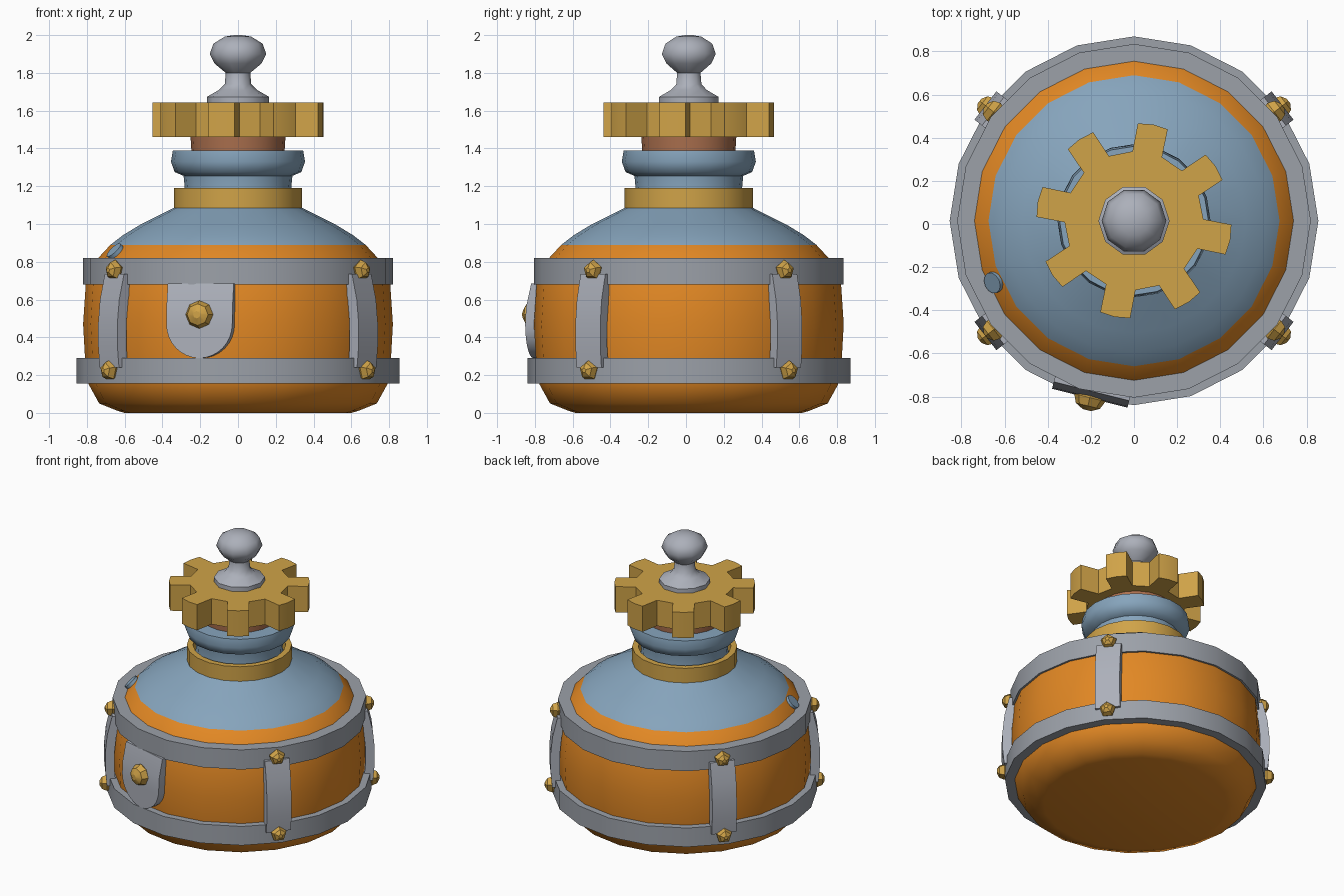
import bpy, bmesh, math
from mathutils import Matrix, Vector

if "Cube" in bpy.data.objects:
    bpy.data.objects.remove(bpy.data.objects["Cube"])

CY = 0.015  # the bottle axis sits slightly behind the origin


def mat(name, r, g, b):
    m = bpy.data.materials.new(name)
    lin = [((c / 255 + 0.055) / 1.055) ** 2.4 for c in (r, g, b)]
    m.diffuse_color = (*lin, 1)
    m.use_nodes = True
    m.node_tree.nodes["Principled BSDF"].inputs["Base Color"].default_value = m.diffuse_color
    return m


ORANGE = mat("orange liquid", 226, 136, 36)
BLUE = mat("blue glass", 134, 164, 188)
IRON = mat("iron grey", 156, 161, 169)
STEEL = mat("steel grey", 172, 176, 186)
GOLD = mat("brass", 208, 163, 72)
CORK = mat("cork brown", 172, 112, 78)


def finish(bm, name, mats, angle=35, rule=None):
    bmesh.ops.remove_doubles(bm, verts=bm.verts, dist=1e-5)
    bmesh.ops.recalc_face_normals(bm, faces=bm.faces)
    if rule:
        for f in bm.faces:
            f.material_index = rule(f.calc_center_median())
    me = bpy.data.meshes.new(name)
    bm.to_mesh(me)
    bm.free()
    for m in mats:
        me.materials.append(m)
    ob = bpy.data.objects.new(name, me)
    bpy.context.collection.objects.link(ob)
    bpy.ops.object.select_all(action='DESELECT')
    ob.select_set(True)
    bpy.context.view_layer.objects.active = ob
    bpy.ops.object.shade_smooth_by_angle(angle=math.radians(angle))
    return ob


def lathe(name, prof, n, mats, closed=False, start=0, frame=None, angle=35, rule=None):
    """Revolve (radius, height) points; closed=True makes a ring section."""
    frame = frame or Matrix.Translation((0, CY, 0))
    bm = bmesh.new()
    rings = []
    for r, z in prof:
        rings.append([bm.verts.new(frame @ Vector((r * math.cos(a), r * math.sin(a), z)))
                      for a in (start + 2 * math.pi * i / n for i in range(n))])
    pairs = list(zip(rings, rings[1:]))
    if closed:
        pairs.append((rings[-1], rings[0]))
    for p, q in pairs:
        for i in range(n):
            j = (i + 1) % n
            bm.faces.new((p[i], p[j], q[j], q[i]))
    if not closed:
        bm.faces.new(rings[0])
        bm.faces.new(rings[-1])
    return finish(bm, name, mats, angle, rule)


def radial(deg, dist, z):
    """Frame on the bottle side: x sideways, y up, z outward."""
    a = math.radians(deg)
    c, s = math.cos(a), math.sin(a)
    return Matrix(((-s, 0, c, c * dist), (c, 0, s, s * dist + CY), (0, 1, 0, z), (0, 0, 0, 1)))


def loft(name, rows, deg, m):
    """Curved plate from rows of (height, half width, inner, outer distance)."""
    fr = radial(deg, 0, 0)
    bm = bmesh.new()
    secs = [[bm.verts.new(fr @ Vector(p)) for p in
             ((-w, z, i), (w, z, i), (w, z, o), (-w, z, o))] for z, w, i, o in rows]
    for p, q in zip(secs, secs[1:]):
        for k in range(4):
            j = (k + 1) % 4
            bm.faces.new((p[k], p[j], q[j], q[k]))
    bm.faces.new(secs[0])
    bm.faces.new(secs[-1])
    return finish(bm, name, [m])


def rivet(name, deg, dist, z, r, depth, n):
    prof = [(r * math.cos(t), depth * math.sin(t)) for t in
            (math.radians(d) for d in (-45, 0, 40, 75))]
    lathe(name, prof, n, [GOLD], start=math.pi / 2, frame=radial(deg, dist, z), angle=25)


# bottle: orange liquid below, blue glass above
lathe("bottle", [(0.6, 0), (0.635, 0.01), (0.735, 0.05), (0.79, 0.15), (0.81, 0.29),
                 (0.82, 0.47), (0.806, 0.68), (0.785, 0.75), (0.74, 0.82), (0.675, 0.89),
                 (0.61, 0.94), (0.52, 0.995), (0.35, 1.08), (0.29, 1.115), (0.28, 1.17),
                 (0.288, 1.255), (0.335, 1.275), (0.355, 1.33), (0.345, 1.388), (0.24, 1.39)],
      20, [ORANGE, BLUE], angle=50, rule=lambda c: int(c.z > 0.89))

# hoops and neck collar
for name, ri, ro, z0, z1, m in (("lower_band", 0.78, 0.855, 0.155, 0.29, IRON),
                                ("upper_band", 0.735, 0.82, 0.68, 0.82, IRON),
                                ("neck_collar", 0.3, 0.34, 1.07, 1.19, GOLD)):
    lathe(name, [(ri, z0), (ro, z0), (ro, z1), (ri, z1)], 20, [m], closed=True)

# side straps with rivets
for k, deg in enumerate((37.8, 142.2, 217.8, 322.2)):
    loft(f"strap_{k}", [(z, 0.083, o - 0.06, o) for z, o in
                        ((0.24, 0.862), (0.35, 0.872), (0.48, 0.872), (0.6, 0.86), (0.735, 0.828))],
         deg, STEEL)
    rivet(f"lower_rivet_{k}", deg, 0.858, 0.225, 0.055, 0.05, 5)
    rivet(f"upper_rivet_{k}", deg, 0.823, 0.755, 0.055, 0.05, 5)

# rounded front plate with boss
rows = []
for i in range(9):
    t = math.pi / 2 * i / 8
    rows.append((0.47 - 0.18 * math.cos(t), max(0.18 * math.sin(t), 0.004), 0.79, 0.848))
rows += [(0.56, 0.18, 0.78, 0.843), (0.685, 0.18, 0.76, 0.815)]
loft("front_plate", rows, 256, STEEL)
rivet("front_boss", 256, 0.845, 0.52, 0.075, 0.062, 8)

# small glass chip on the shoulder
lathe("shoulder_chip", [(0.05, -0.02), (0.05, 0.012)], 12, [BLUE],
      frame=radial(203.7, 0.71, 0.855) @ Matrix.Rotation(math.radians(-44), 4, 'X'))

# cork
lathe("cork", [(0.245, 1.36), (0.252, 1.47)], 20, [CORK])

# gear wheel
bm = bmesh.new()
pts = []
for k in range(8):
    for off, r in ((-12.5, 0.322), (-9, 0.452), (0, 0.455), (9, 0.452), (12.5, 0.322)):
        a = math.radians(-11.25 + 45 * k + off)
        pts.append((r * math.cos(a), r * math.sin(a) + CY))
face = bm.faces.new([bm.verts.new((x, y, 1.46)) for x, y in pts])
ext = bmesh.ops.extrude_face_region(bm, geom=[face])
bmesh.ops.translate(bm, vec=(0, 0, 0.183),
                    verts=[v for v in ext["geom"] if isinstance(v, bmesh.types.BMVert)])
if not face.is_valid or len(bm.faces) == len(pts) + 1:
    bmesh.ops.holes_fill(bm, edges=[e for e in bm.edges if e.is_boundary], sides=0)
finish(bm, "gear", [GOLD], angle=20)

# knob on top
lathe("knob", [(0.165, 1.63), (0.165, 1.673), (0.1, 1.71), (0.07, 1.74), (0.065, 1.80),
               (0.125, 1.85), (0.15, 1.90), (0.13, 1.955), (0.07, 1.992), (0.02, 2.0)],
      10, [STEEL], angle=50)
